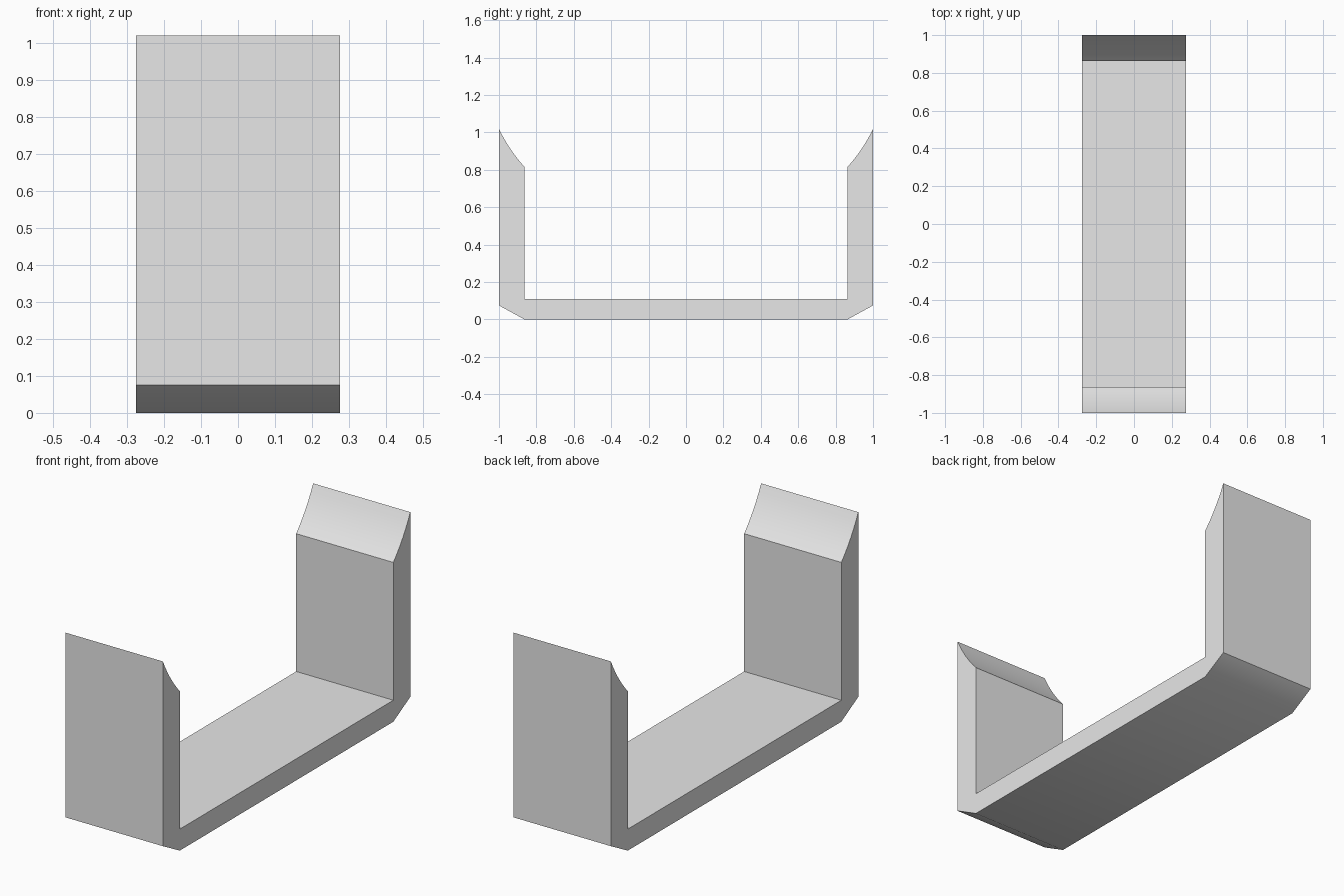
import bpy
import bmesh
import math

cube = bpy.data.objects.get("Cube")
if cube:
    bpy.data.objects.remove(cube, do_unlink=True)

HALF_WIDTH = 0.275
INNER, OUTER = 0.863, 1.0
FLOOR, SHOULDER, TIP = 0.11, 0.815, 1.02

grey = bpy.data.materials.new("light_grey")
grey.use_nodes = True
grey.diffuse_color = (0.8, 0.8, 0.8, 1)
grey.node_tree.nodes["Principled BSDF"].inputs["Base Color"].default_value = (0.8, 0.8, 0.8, 1)


# Hollowed slope from the inner shoulder up to the outer tip
def slope(steps=6, sag=0.008):
    points = []
    for i in range(steps + 1):
        t = i / steps
        bow = sag * 4 * t * (1 - t)
        points.append((INNER + (OUTER - INNER) * t + bow,
                       SHOULDER + (TIP - SHOULDER) * t - bow * 0.6))
    return points


# Half of the channel section, from the floor round to the underside
half = [(INNER, FLOOR)] + slope() + [(OUTER, 0.075), (INNER, 0)]
section = half + [(-y, z) for y, z in reversed(half)]

# U-shaped bracket: extrude the section across its width
bm = bmesh.new()
side = bm.faces.new([bm.verts.new((-HALF_WIDTH, y, z)) for y, z in section])
result = bmesh.ops.extrude_face_region(bm, geom=[side], use_keep_orig=True)
moved = [v for v in result["geom"] if isinstance(v, bmesh.types.BMVert)]
bmesh.ops.translate(bm, verts=moved, vec=(2 * HALF_WIDTH, 0, 0))
bmesh.ops.recalc_face_normals(bm, faces=bm.faces)

mesh = bpy.data.meshes.new("u_bracket")
bm.to_mesh(mesh)
bm.free()
mesh.materials.append(grey)
bracket = bpy.data.objects.new("u_bracket", mesh)
bpy.context.collection.objects.link(bracket)

# Smooth the slopes and the lower bends, keep the corners sharp
bpy.ops.object.select_all(action="DESELECT")
bracket.select_set(True)
bpy.context.view_layer.objects.active = bracket
bpy.ops.object.shade_smooth_by_angle(angle=math.radians(30))
